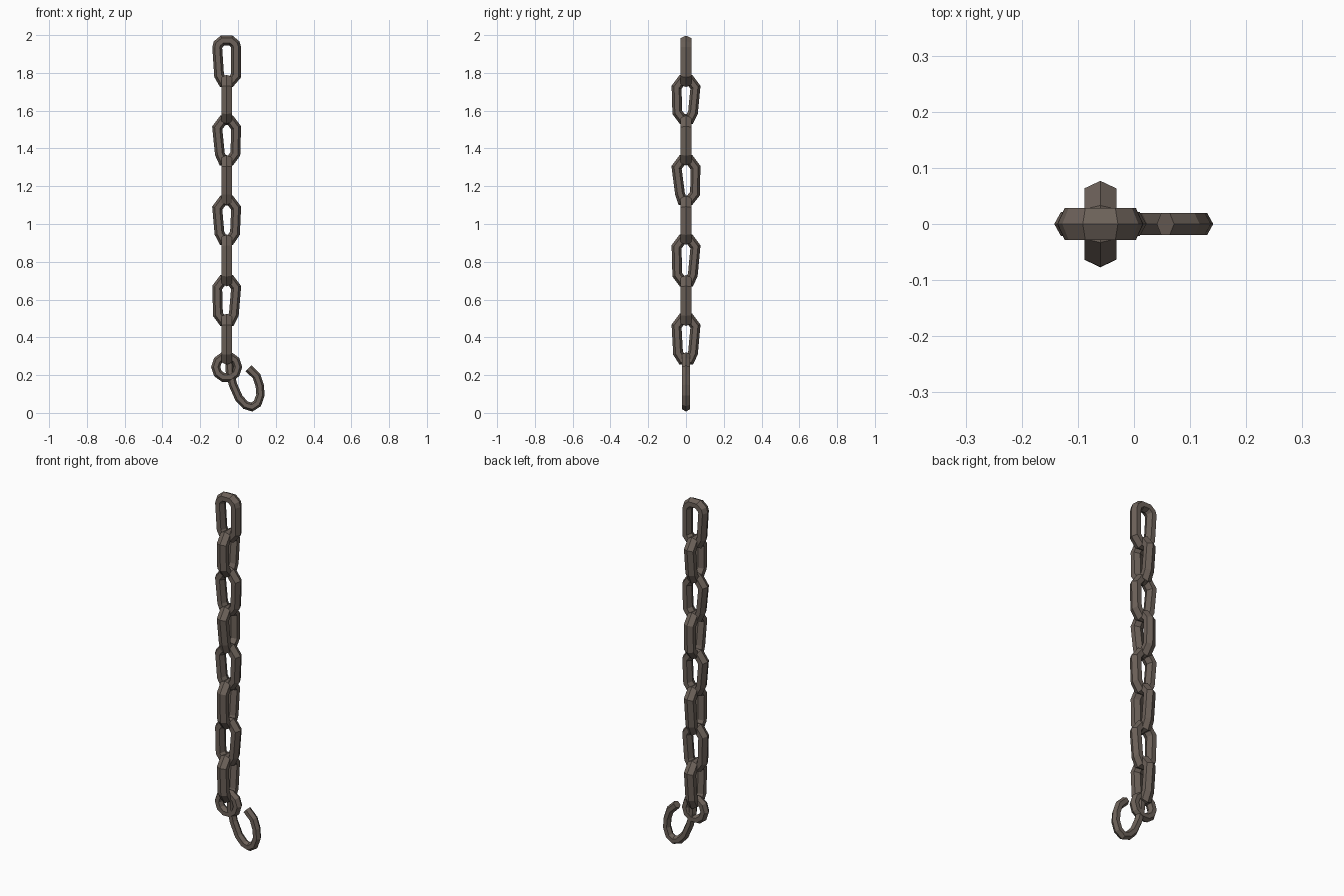
import bpy, bmesh
from math import sin, cos, pi, radians
from mathutils import Vector

cube = bpy.data.objects.get("Cube")
if cube:
    bpy.data.objects.remove(cube)

iron = bpy.data.materials.new("dark_iron")
iron.use_nodes = True
colour = (0.15, 0.12, 0.10, 1)
iron.diffuse_color = colour
iron.node_tree.nodes["Principled BSDF"].inputs["Base Color"].default_value = colour

AXIS_X = -0.06


def sweep(name, path, radial, depth, closed=True, sides=6, turned=False):
    """Sweep a mitred polygon bar along a flat path of (u, z) points."""
    pts = [Vector(p) for p in path]
    n = len(pts)
    bm = bmesh.new()
    rings = []
    for i, p in enumerate(pts):
        before = pts[i - 1] if closed or i > 0 else p
        after = pts[(i + 1) % n] if closed or i < n - 1 else p
        a = (p - before) if before != p else (after - p)
        b = (after - p) if after != p else a
        a, b = a.normalized(), b.normalized()
        tangent = (a + b).normalized()
        normal = Vector((tangent.y, -tangent.x))
        stretch = 1 / max(tangent.dot(a), 0.7)
        ring = []
        for k in range(sides):
            t = 2 * pi * k / sides
            q = p + normal * (radial * cos(t) * stretch)
            d = depth * sin(t)
            co = (AXIS_X - d, q.x, q.y) if turned else (q.x, d, q.y)
            ring.append(bm.verts.new(co))
        rings.append(ring)
    for i in range(n if closed else n - 1):
        r, s = rings[i], rings[(i + 1) % n]
        for k in range(sides):
            j = (k + 1) % sides
            bm.faces.new((r[k], r[j], s[j], s[k]))
    if not closed:
        bm.faces.new(rings[0])
        bm.faces.new(rings[-1])
    bmesh.ops.recalc_face_normals(bm, faces=bm.faces)
    mesh = bpy.data.meshes.new(name)
    bm.to_mesh(mesh)
    bm.free()
    mesh.materials.append(iron)
    obj = bpy.data.objects.new(name, mesh)
    bpy.context.collection.objects.link(obj)
    return obj


def link(name, top, bottom, pinch_neg, pinch_pos, turned, rounded=False):
    """Chain link: an eight-sided loop, slightly narrower at the bottom."""
    bar, half = 0.026, 0.05
    hi, lo = top - bar, bottom + bar
    crown = [(-0.02, hi), (0.02, hi)]
    if rounded:
        crown = [(-0.045, hi - 0.022), (-0.022, hi - 0.003),
                 (0.022, hi - 0.003), (0.045, hi - 0.022)]
    path = crown + [(half, hi - 0.04), (half - pinch_pos, lo + 0.035), (0.02, lo),
                    (-0.02, lo), (pinch_neg - half, lo + 0.035), (-half, hi - 0.04)]
    offset = 0 if turned else AXIS_X
    path = [(u + offset, z) for u, z in path]
    return sweep(name, path, bar, 0.033, turned=turned)


# Chain of alternating links, from the top down: top, bottom, taper each side
links = [(2.0, 1.725, 0.01, 0.0), (1.79, 1.53, 0.004, 0.013),
         (1.575, 1.31, 0.014, 0.004), (1.365, 1.10, 0.018, 0.002),
         (1.15, 0.89, 0.012, 0.006), (0.945, 0.67, 0.004, 0.014),
         (0.73, 0.46, 0.004, 0.012), (0.525, 0.255, 0.008, 0.013)]
for i, (top, bottom, neg, pos) in enumerate(links):
    link(f"chain_link_{i + 1}", top, bottom, neg, pos, i % 2 == 1, i == 0)

# Small round ring under the last link
ring_path = [(AXIS_X + 0.058 * cos(2 * pi * k / 10), 0.243 + 0.058 * sin(2 * pi * k / 10))
             for k in range(10)]
sweep("end_ring", ring_path, 0.023, 0.025)

# Open hook hanging from the ring
hook_path = [(-0.045, 0.29), (-0.043, 0.22), (-0.027, 0.15), (0.005, 0.078),
             (0.04, 0.041), (0.073, 0.031), (0.103, 0.05), (0.119, 0.095),
             (0.115, 0.145), (0.098, 0.195), (0.056, 0.236)]
sweep("open_hook", hook_path, 0.022, 0.023, closed=False)
